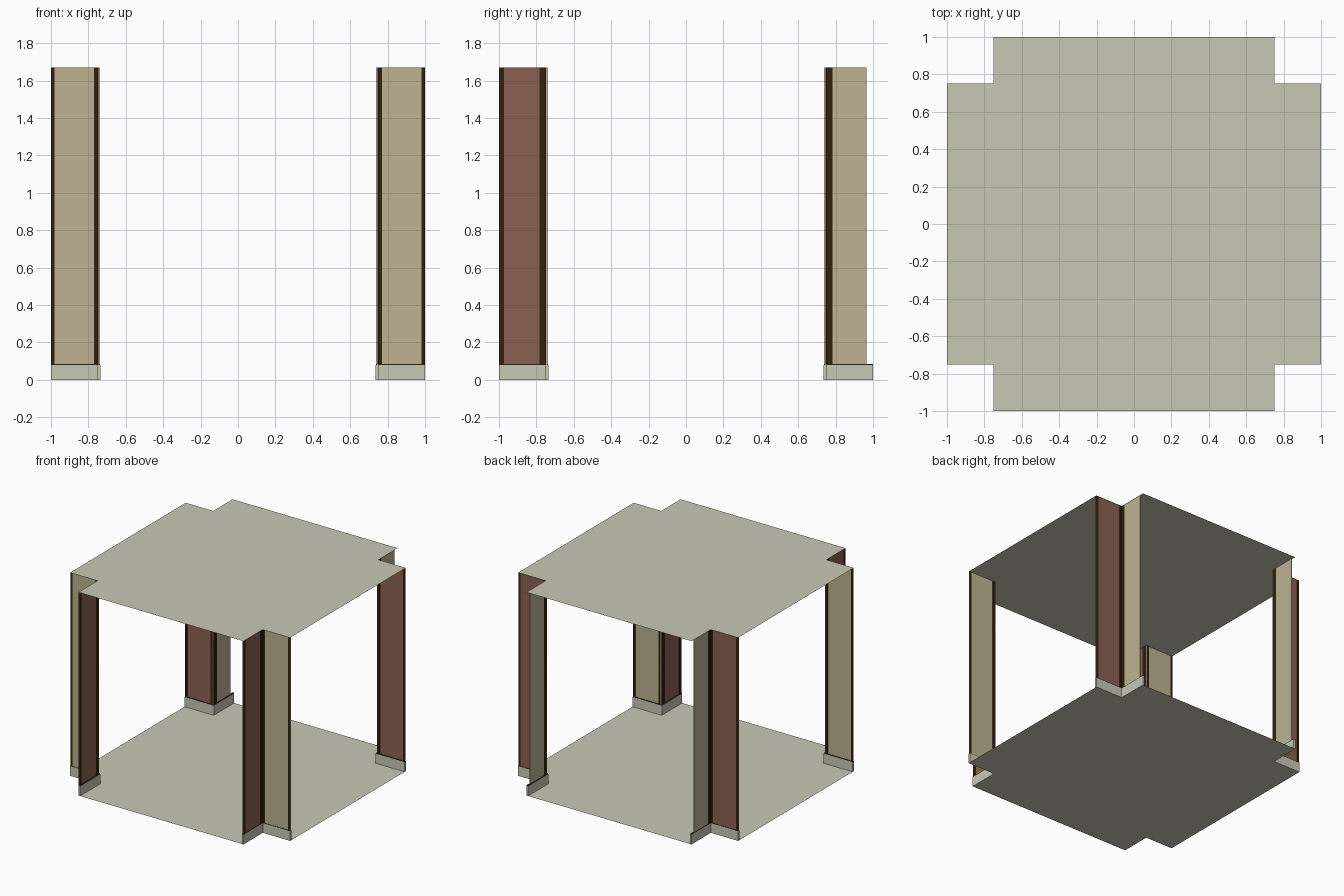
import bpy
import bmesh

cube = bpy.data.objects.get("Cube")
if cube:
    bpy.data.objects.remove(cube)


def material(name, rgb):
    m = bpy.data.materials.new(name)
    m.use_nodes = True
    color = (*rgb, 1)
    m.diffuse_color = color
    m.node_tree.nodes["Principled BSDF"].inputs["Base Color"].default_value = color
    return m


STONE = material("pale stone", (0.58, 0.58, 0.47))
TAN = material("tan plaster", (0.51, 0.45, 0.29))
BROWN = material("red brown panel", (0.26, 0.12, 0.083))
DARK = material("dark wood", (0.032, 0.0144, 0.0044))

TOP = 1.67     # ceiling height
NOTCH = 0.75   # distance of the corner walls from the centre
BASE = 0.08    # skirting height


def add_mesh(name, bm, mat):
    bmesh.ops.recalc_face_normals(bm, faces=bm.faces)
    mesh = bpy.data.meshes.new(name)
    bm.to_mesh(mesh)
    bm.free()
    mesh.materials.append(mat)
    ob = bpy.data.objects.new(name, mesh)
    bpy.context.collection.objects.link(ob)


def box(name, mat, xs, ys, zs):
    bm = bmesh.new()
    bmesh.ops.create_cube(bm, size=1)
    for v in bm.verts:
        v.co = [(r[0] + r[1]) / 2 + c * (r[1] - r[0])
                for r, c in zip((xs, ys, zs), v.co)]
    add_mesh(name, bm, mat)


def slab(name, z):
    """Square sheet with its four corners notched out."""
    n = NOTCH
    quarter = [(1, -n), (1, n), (n, n)]
    bm = bmesh.new()
    verts = []
    for turn in range(4):
        for x, y in quarter:
            for _ in range(turn):
                x, y = -y, x
            verts.append(bm.verts.new((x, y, z)))
    bm.faces.new(verts)
    add_mesh(name, bm, STONE)


slab("floor", 0)
slab("ceiling", TOP)


def wall(label, sx, sy, along_x):
    """One wall of a corner: panel, edge strips, skirting and its trim."""
    back = sy > 0
    tan = along_x != back
    short = tan and back          # these panels stop early, with no end strip

    def piece(name, mat, across, along, zs):
        a, b = (along, across) if along_x else (across, along)
        xs = sorted(sx * v for v in a)
        ys = sorted(sy * v for v in b)
        box(f"{label}_{name}", mat, xs, ys, zs)

    end = 0.965 if short else 1
    height = (BASE, TOP - 0.001)
    piece("panel", TAN if tan else BROWN, (0.742, 0.749), (0.742, end), height)
    strip = (0.7405, 0.7505)
    inner = 0.77 if along_x else 0.783
    piece("corner_strip", DARK, strip, (0.7505, inner), height)
    if not short:
        outer = 0.98 if along_x else 0.972
        piece("end_strip", DARK, strip, (outer, 0.9985), height)
    piece("skirting", STONE, (0.735, 0.751), (0.735, 1), (0, BASE))
    piece("skirting_trim", DARK, (0.737, 0.751), (0.737, 1), (BASE, BASE + 0.004))


for sx, side in ((1, "left"), (-1, "right")):
    for sy, end in ((-1, "front"), (1, "back")):
        wall(f"{end}_{side}_cross_wall", sx, sy, True)
        wall(f"{end}_{side}_side_wall", sx, sy, False)
